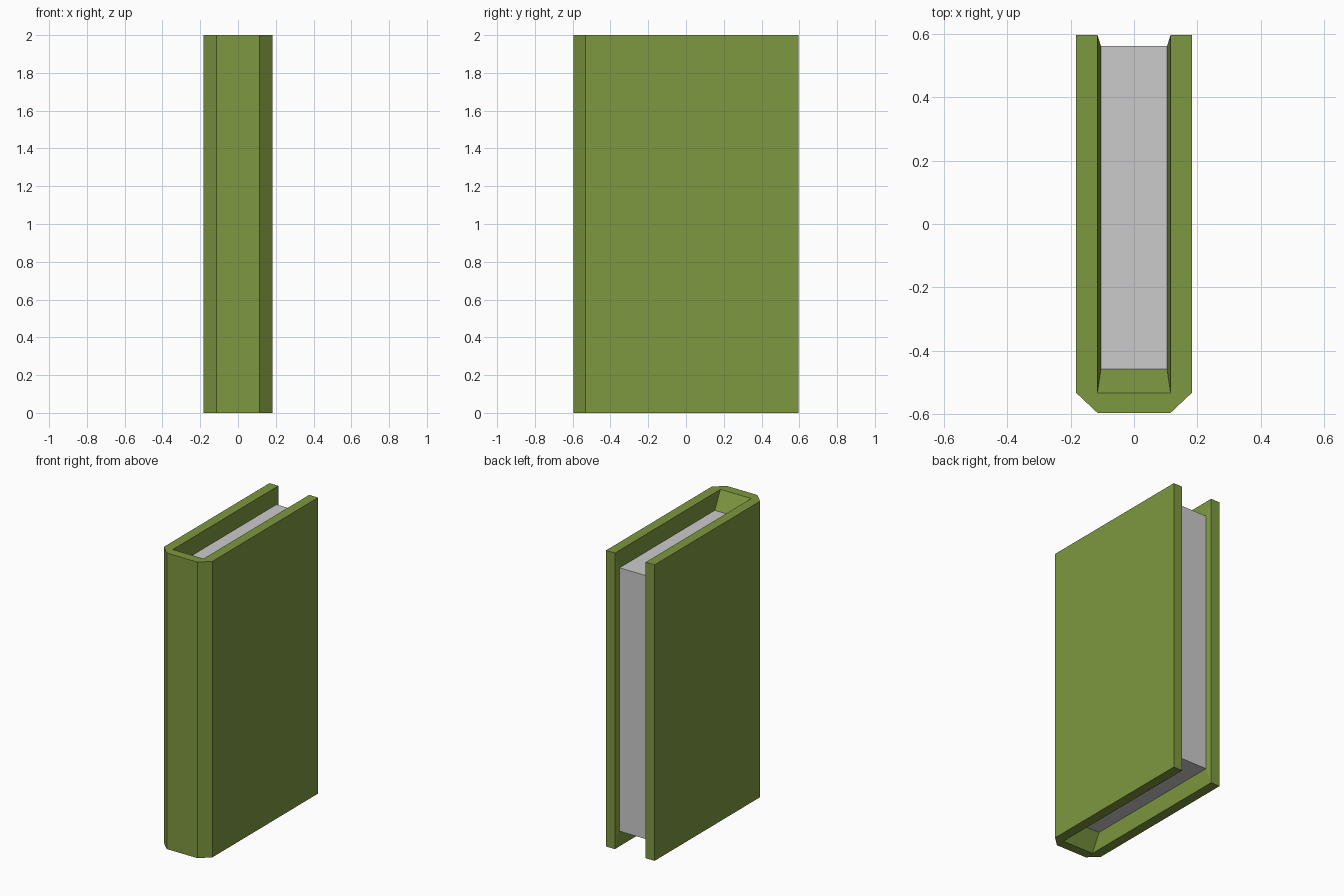
import bpy, bmesh

if "Cube" in bpy.data.objects:
    bpy.data.objects.remove(bpy.data.objects["Cube"])

H = 2.0       # book height
DEPTH = 0.11  # how far the pages sit below the cover edges

# Cover outline (seen from above) and the two loops bounding the recess (y, z)
OUTER_HALF = [(0.115, -0.595), (0.182, -0.532), (0.182, 0.595)]
INNER_HALF = [(0.115, 0.595), (0.115, -0.532)]
MOUTH_X, MOUTH = 0.115, [(-0.532, H), (0.595, H), (0.595, 0), (-0.532, 0)]
PAGE_X, PAGE = 0.104, [(-0.456, H - DEPTH), (0.56, H - DEPTH),
                       (0.56, DEPTH), (-0.456, DEPTH)]


def face(bm, points):
    return bm.faces.new([bm.verts.new(p) for p in points])


def finish(bm, name, color=None):
    bmesh.ops.remove_doubles(bm, verts=bm.verts, dist=1e-4)
    bmesh.ops.recalc_face_normals(bm, faces=bm.faces)
    mesh = bpy.data.meshes.new(name)
    bm.to_mesh(mesh)
    bm.free()
    obj = bpy.data.objects.new(name, mesh)
    bpy.context.collection.objects.link(obj)
    if color:
        mat = bpy.data.materials.new(name + "_color")
        mat.diffuse_color = color
        mat.use_nodes = True
        mat.node_tree.nodes["Principled BSDF"].inputs["Base Color"].default_value = mat.diffuse_color
        mesh.materials.append(mat)
    return obj


# Cover: U-shaped outline, extruded walls on the outside
bm = bmesh.new()
half = OUTER_HALF + INNER_HALF
outline = half + [(-x, y) for x, y in reversed(half)]
for z in (0, H):
    face(bm, [(x, y, z) for x, y in outline])
n = len(outline)
inside_edges = (3, 4, 5)  # replaced by the sloped recess
for i in range(n):
    if i not in inside_edges:
        a, b = outline[i], outline[(i + 1) % n]
        face(bm, [(*a, 0), (*b, 0), (*b, H), (*a, H)])

# Cover: sloped recess sides, then the slopes behind the spine
for s in (-1, 1):
    for i in range(3):
        face(bm, [(s * MOUTH_X, *MOUTH[i]), (s * MOUTH_X, *MOUTH[i + 1]),
                  (s * PAGE_X, *PAGE[i + 1]), (s * PAGE_X, *PAGE[i])])
for i in (0, 3):
    face(bm, [(-MOUTH_X, *MOUTH[i]), (MOUTH_X, *MOUTH[i]),
              (PAGE_X, *PAGE[i]), (-PAGE_X, *PAGE[i])])
finish(bm, "cover", (0.207, 0.31, 0.05, 1))

# Pages: visible top, fore-edge and bottom of the paper block
bm = bmesh.new()
for i in range(3):
    face(bm, [(-PAGE_X, *PAGE[i]), (PAGE_X, *PAGE[i]),
              (PAGE_X, *PAGE[i + 1]), (-PAGE_X, *PAGE[i + 1])])
finish(bm, "pages")
